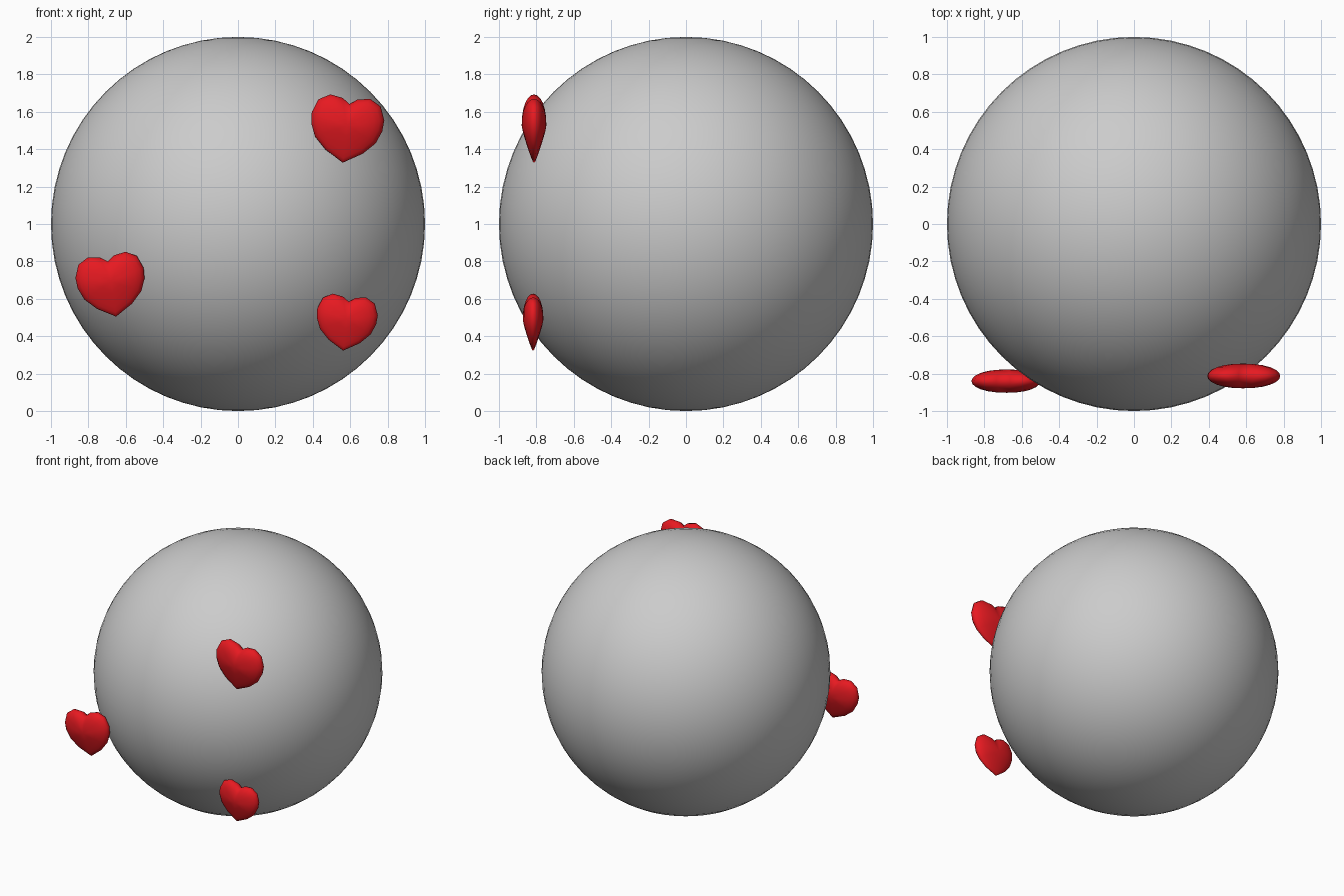
import bpy, bmesh, math

if "Cube" in bpy.data.objects:
    bpy.data.objects.remove(bpy.data.objects["Cube"])


def material(name, color):
    m = bpy.data.materials.new(name)
    m.diffuse_color = color
    m.use_nodes = True
    m.node_tree.nodes["Principled BSDF"].inputs["Base Color"].default_value = m.diffuse_color
    return m


RED = material("red", (0.8, 0.01, 0.015, 1))

# Right half of the heart outline (x, z), from notch to just above the tip
HALF = [(0.04, 0.344), (0.107, 0.355), (0.167, 0.322), (0.195, 0.25),
        (0.191, 0.19), (0.163, 0.122), (0.1, 0.059)]
OUTLINE = [(0, 0.316)] + HALF + [(0, 0)] + [(-x, z) for x, z in reversed(HALF)]
MID_Z = 0.2
HALF_DEPTH = 0.066


def heart(name, tip, tilt, size):
    """Pillow-shaped heart: outline rings shrinking towards front and back."""
    bm = bmesh.new()
    rings = []
    for i in range(-5, 6):
        t = i / 6 * math.pi / 2
        s = math.cos(t) ** 0.9
        ring = []
        for x, z in OUTLINE:
            zz = MID_Z + (z - MID_Z) * s
            taper = min(1, 0.35 + zz * 3.4)
            y = HALF_DEPTH * math.sin(t) * taper
            ring.append(bm.verts.new((x * s, y, zz)))
        rings.append(ring)
    n = len(OUTLINE)
    for a, b in zip(rings, rings[1:]):
        for k in range(n):
            bm.faces.new((a[k], a[(k + 1) % n], b[(k + 1) % n], b[k]))
    # front and back centres
    for ring, y in ((rings[0], -HALF_DEPTH), (rings[-1], HALF_DEPTH)):
        c = bm.verts.new((0, y, MID_Z))
        for k in range(n):
            bm.faces.new((ring[k], ring[(k + 1) % n], c))
    bmesh.ops.recalc_face_normals(bm, faces=bm.faces)
    for f in bm.faces:
        f.smooth = True
    me = bpy.data.meshes.new(name)
    bm.to_mesh(me)
    bm.free()
    me.materials.append(RED)
    ob = bpy.data.objects.new(name, me)
    bpy.context.collection.objects.link(ob)
    ob.location = tip
    ob.rotation_euler = (0, math.radians(tilt), 0)
    ob.scale = (size, size, size)


# Ball
bpy.ops.mesh.primitive_uv_sphere_add(segments=64, ring_count=32, radius=1, location=(0, 0, 1))
bpy.context.object.name = "ball"
bpy.ops.object.shade_smooth()

# Three hearts hovering at the front
heart("upper_right_heart", (0.56, -0.8125, 1.328), 6.5, 1.0)
heart("left_heart", (-0.652, -0.84, 0.505), -8.5, 0.945)
heart("lower_right_heart", (0.562, -0.8175, 0.323), 6.5, 0.835)
